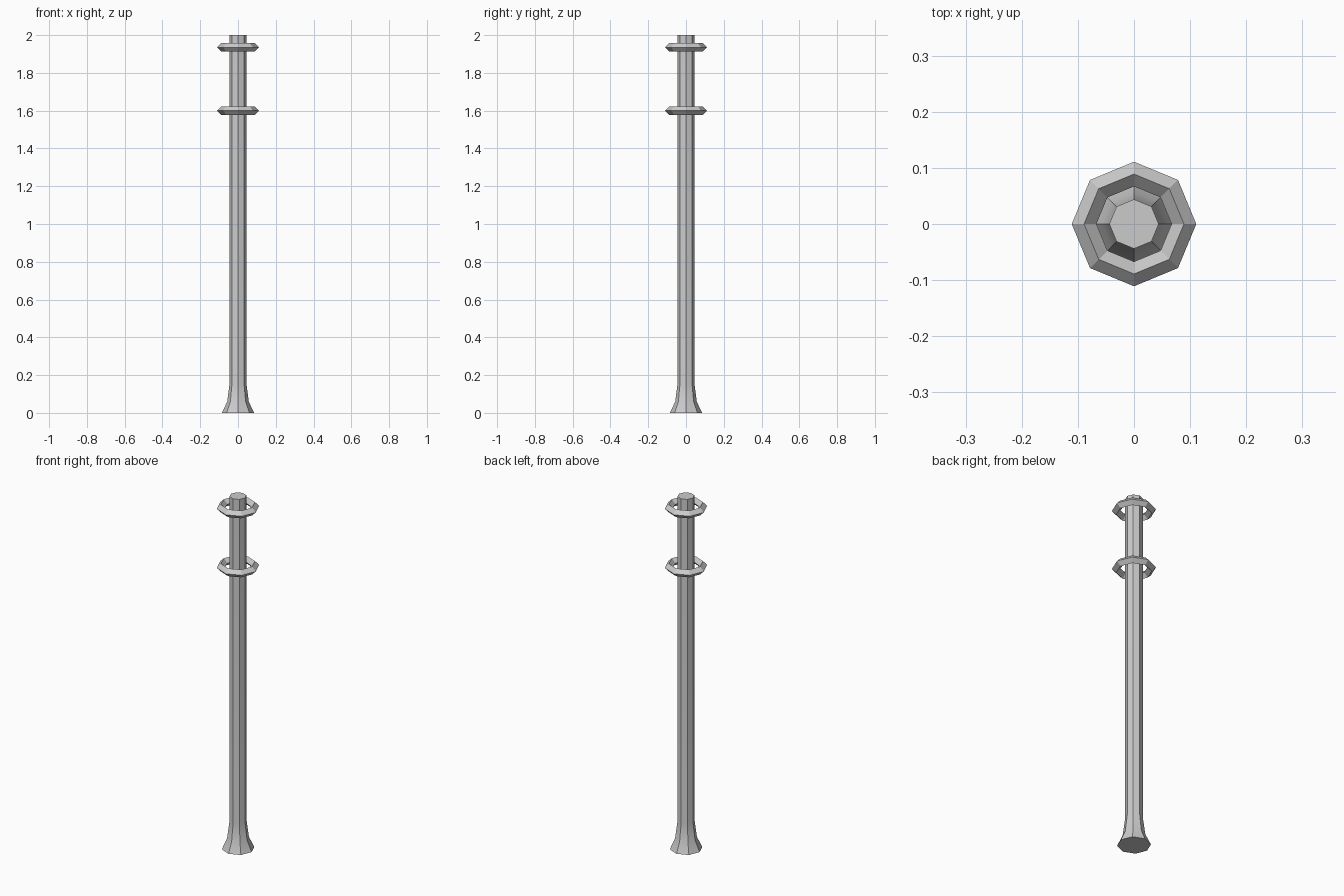
import bpy, bmesh, math

if "Cube" in bpy.data.objects:
    bpy.data.objects.remove(bpy.data.objects["Cube"])

SIDES = 8


def lathe(name, profile, closed=False):
    """Spin a (radius, z) profile into an eight-sided solid."""
    bm = bmesh.new()
    rings = [[bm.verts.new((r * math.cos(2 * math.pi * i / SIDES),
                            r * math.sin(2 * math.pi * i / SIDES), z))
              for i in range(SIDES)] for r, z in profile]
    pairs = list(zip(rings, rings[1:]))
    if closed:
        pairs.append((rings[-1], rings[0]))
    else:
        bm.faces.new(rings[0])
        bm.faces.new(rings[-1])
    for a, b in pairs:
        for i in range(SIDES):
            j = (i + 1) % SIDES
            bm.faces.new((a[i], a[j], b[j], b[i]))
    bmesh.ops.recalc_face_normals(bm, faces=bm.faces)
    mesh = bpy.data.meshes.new(name)
    bm.to_mesh(mesh)
    bm.free()
    obj = bpy.data.objects.new(name, mesh)
    bpy.context.collection.objects.link(obj)
    return obj


# Pole with flared foot
pole = lathe("pole", [(0.085, 0), (0.057, 0.06), (0.044, 0.16), (0.044, 2.0)])
bpy.context.view_layer.objects.active = pole
pole.select_set(True)
bpy.ops.object.shade_smooth_by_angle(angle=math.radians(30))

# Two loose rings with a diamond cross-section
for name, z in (("lower_ring", 1.60), ("upper_ring", 1.935)):
    ring = lathe(name, [(0.111, 0), (0.089, 0.022), (0.067, 0), (0.089, -0.022)], closed=True)
    ring.location.z = z
